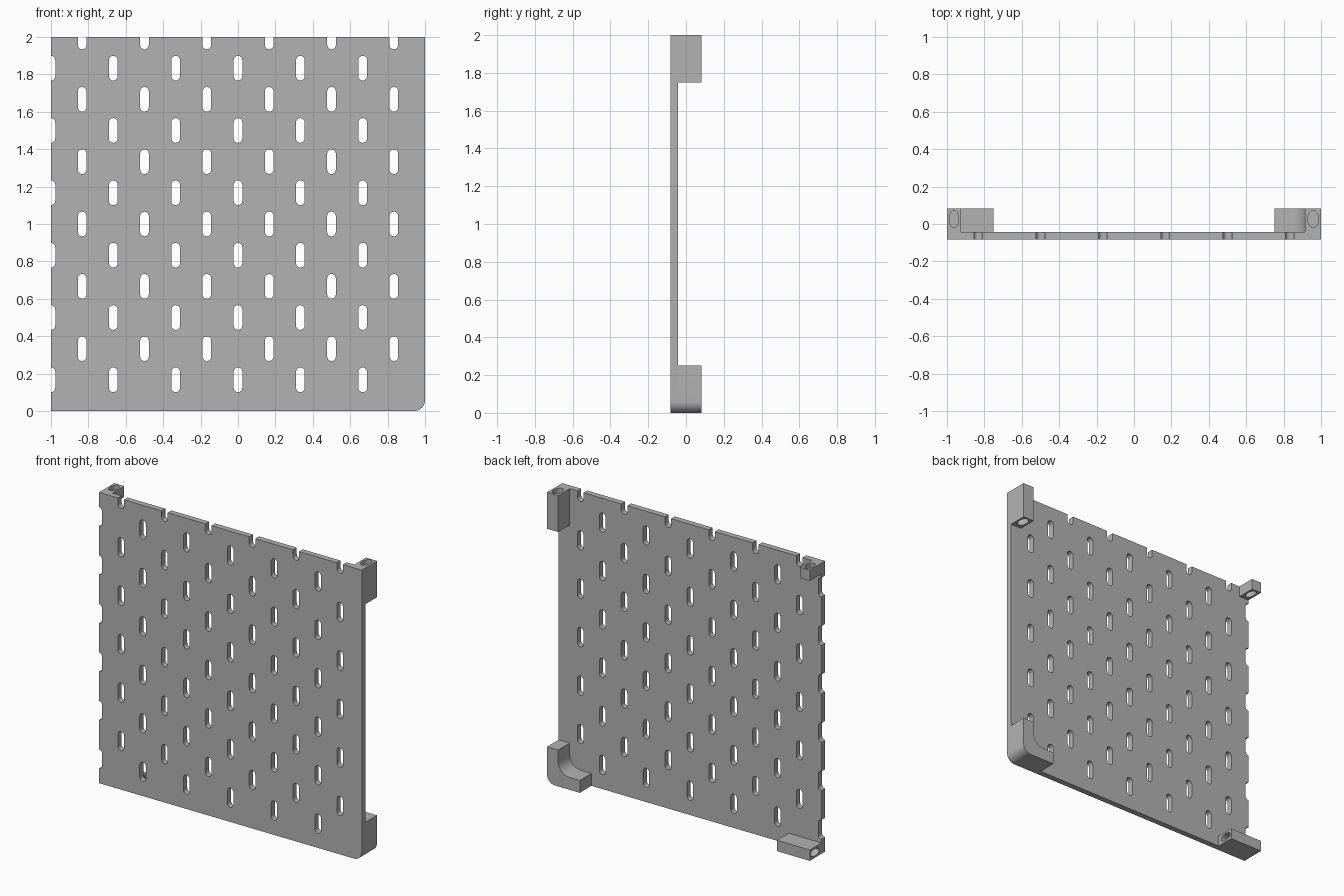
import bpy, bmesh
from math import sin, cos, pi, radians

default = bpy.data.objects.get("Cube")
if default:
    bpy.data.objects.remove(default, do_unlink=True)

grey = bpy.data.materials.new("panel grey")
grey.use_nodes = True
colour = (0.45, 0.45, 0.45, 1)
grey.diffuse_color = colour
grey.node_tree.nodes["Principled BSDF"].inputs["Base Color"].default_value = colour

FRONT, PLATE_BACK, BACK = -0.083, -0.043, 0.083
PITCH = 1 / 6
CORNER_R = 0.06


def arc(cx, cz, rx, rz, start, end, steps=10):
    angles = [radians(start + (end - start) * i / steps) for i in range(steps + 1)]
    return [(cx + rx * cos(a), cz + rz * sin(a)) for a in angles]


def prism(name, outlines, lo, hi, axis="y"):
    """Extrude closed outlines along an axis; outline pairs are the other two axes."""
    place = {"x": lambda a, b, d: (d, a, b),
             "y": lambda a, b, d: (a, d, b),
             "z": lambda a, b, d: (a, b, d)}[axis]
    bm = bmesh.new()
    for outline in outlines:
        ends = [[bm.verts.new(place(a, b, d)) for a, b in outline] for d in (lo, hi)]
        for ring in ends:
            bm.faces.new(ring)
        n = len(outline)
        for i in range(n):
            j = (i + 1) % n
            bm.faces.new((ends[0][i], ends[0][j], ends[1][j], ends[1][i]))
    bmesh.ops.recalc_face_normals(bm, faces=bm.faces)
    mesh = bpy.data.meshes.new(name)
    bm.to_mesh(mesh)
    bm.free()
    mesh.materials.append(grey)
    obj = bpy.data.objects.new(name, mesh)
    bpy.context.collection.objects.link(obj)
    return obj


def activate(obj):
    bpy.ops.object.select_all(action="DESELECT")
    obj.select_set(True)
    bpy.context.view_layer.objects.active = obj


def cut(obj, cutter):
    cutter.hide_render = True
    mod = obj.modifiers.new("cut", "BOOLEAN")
    mod.operation, mod.solver, mod.object = "DIFFERENCE", "EXACT", cutter
    activate(obj)
    bpy.ops.object.modifier_apply(modifier=mod.name)
    bpy.data.objects.remove(cutter, do_unlink=True)


def rect(a0, a1, b0, b1):
    return [(a0, b0), (a1, b0), (a1, b1), (a0, b1)]


def slot(x, z, r=0.023, half=0.043):
    return arc(x, z + half, r, r, 0, 180) + arc(x, z - half, r, r, 180, 360)


# Panel with one rounded lower corner
rounded = arc(1 - CORNER_R, CORNER_R, CORNER_R, CORNER_R, -90, 0)
panel = prism("panel", [[(-1, 0)] + rounded + [(1, 2), (-1, 2)]], FRONT, PLATE_BACK)

# Staggered slots, open where they meet the top and one side edge
slots = [slot(-1 + col * PITCH, row * PITCH)
         for row in range(1, 13) for col in range(12) if (row + col) % 2 == 1]
cut(panel, prism("slot_cutter", slots, FRONT - 0.1, PLATE_BACK + 0.1))

# Corner blocks, three of them bored with an oval hole
upper_left = prism("upper_left_block", [rect(0.915, 1, 1.75, 2)], PLATE_BACK, BACK)
upper_right = prism("upper_right_block", [rect(-1, -0.925, 1.925, 2)], PLATE_BACK, BACK)
lower_right = prism("lower_right_bar", [rect(-1, -0.75, 0, 0.075)], PLATE_BACK, BACK)

HOLE_Y, HOLE_LONG = 0.027, 0.046
for block, x, r in ((upper_left, 0.958, 0.029), (upper_right, -0.9625, 0.025)):
    oval = arc(x, HOLE_Y, r, HOLE_LONG, 0, 345, 23)
    cut(block, prism("bore_cutter", [oval], 1.6, 2.1, "z"))
oval = arc(HOLE_Y, 0.0375, HOLE_LONG, 0.025, 0, 345, 23)
cut(lower_right, prism("bore_cutter", [oval], -1.1, -0.6, "x"))

# Curved elbow behind the rounded corner
ARM, FILLET = 0.085, 0.085
inner = arc(1 - ARM - FILLET, ARM + FILLET, FILLET, FILLET, 0, -90)
elbow = prism("lower_left_elbow",
              [[(0.75, 0)] + rounded + [(1, 0.25), (1 - ARM, 0.25)] + inner + [(0.75, ARM)]],
              PLATE_BACK, BACK)

for obj in (panel, upper_left, upper_right, lower_right, elbow):
    activate(obj)
    bpy.ops.object.shade_smooth_by_angle(angle=radians(30))
